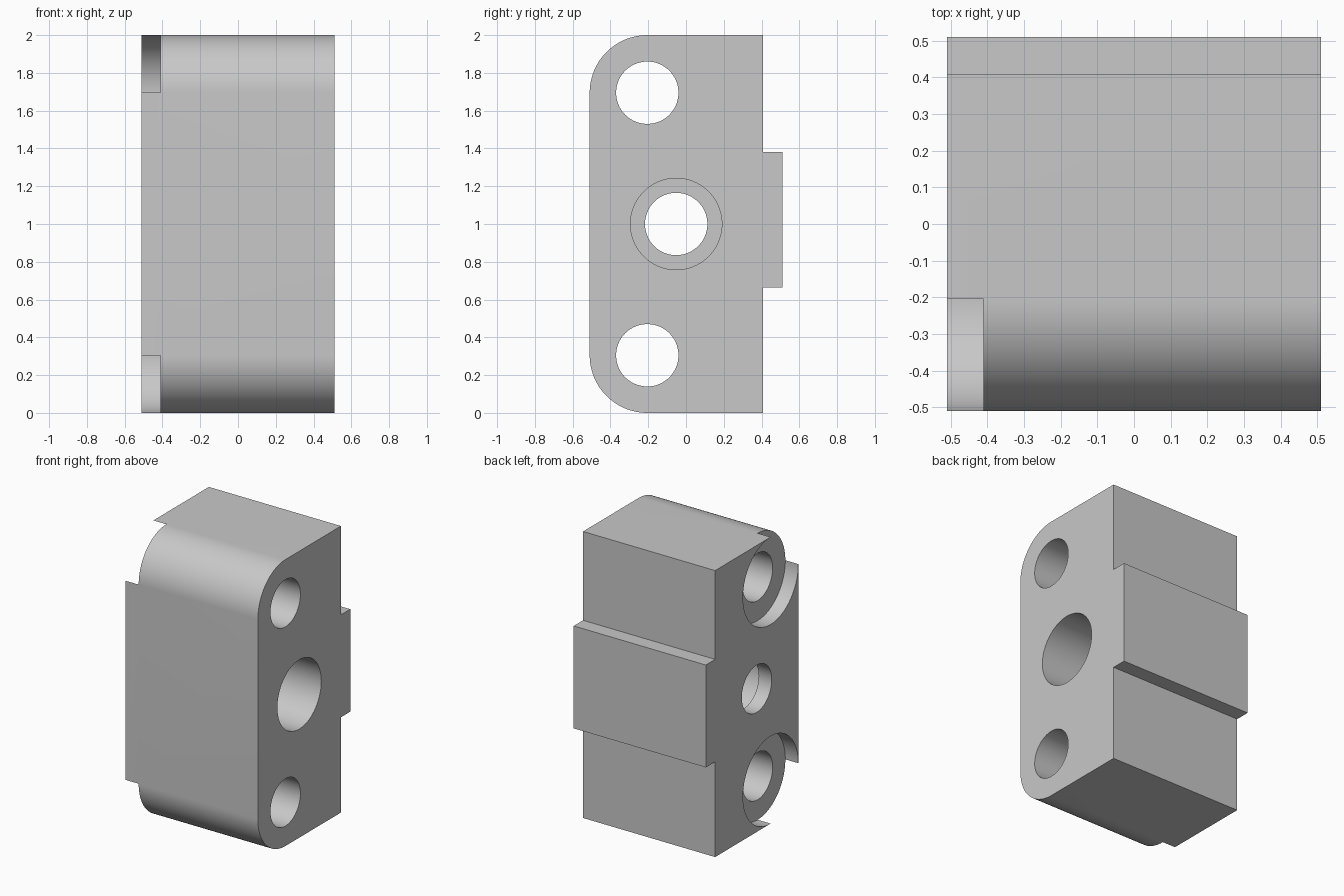
import bpy
import bmesh
from math import cos, sin, pi, radians

default = bpy.data.objects.get("Cube")
if default:
    bpy.data.objects.remove(default, do_unlink=True)

HALF = 0.51                 # half width and half depth
HEIGHT = 2.0
CORNER = 0.305              # radius of the rounded front edges
BACK = 0.407                # main back face
CY = CORNER - HALF          # depth of the corner centres
LOW, HIGH = CORNER, HEIGHT - CORNER
BORE = 0.165
STEP = -0.41                # floor of the recesses and of the counterbore

steel = bpy.data.materials.new("light grey")
steel.use_nodes = True
grey = (0.58, 0.58, 0.58, 1)
steel.diffuse_color = grey
steel.node_tree.nodes["Principled BSDF"].inputs["Base Color"].default_value = grey


def arc(y, z, radius, start, end, steps=24):
    angles = [radians(start + (end - start) * i / steps) for i in range(steps + 1)]
    return [(y + radius * cos(a), z + radius * sin(a)) for a in angles]


def extrude(name, profile, x0, x1):
    """Extrude a (y, z) profile along x."""
    bm = bmesh.new()
    face = bm.faces.new([bm.verts.new((x0, y, z)) for y, z in profile])
    new = bmesh.ops.extrude_face_region(bm, geom=[face])["geom"]
    verts = [v for v in new if isinstance(v, bmesh.types.BMVert)]
    bmesh.ops.translate(bm, verts=verts, vec=(x1 - x0, 0, 0))
    bmesh.ops.recalc_face_normals(bm, faces=bm.faces)
    mesh = bpy.data.meshes.new(name)
    bm.to_mesh(mesh)
    bm.free()
    mesh.materials.append(steel)
    obj = bpy.data.objects.new(name, mesh)
    bpy.context.collection.objects.link(obj)
    return obj


def hole(name, y, z, radius, x0, x1):
    return extrude(name, arc(y, z, radius, 0, 360, 96)[:-1], x0, x1)


# Block with rounded front edges and a tongue along the back
profile = arc(CY, HIGH, CORNER, 90, 180) + arc(CY, LOW, CORNER, 180, 270)
profile += [(BACK, 0), (BACK, 0.665), (HALF, 0.665),
            (HALF, 1.38), (BACK, 1.38), (BACK, HEIGHT)]
block = extrude("clamp_block", profile, -HALF, HALF)

# Through holes and the deep central counterbore
cutters = [
    hole("lower_hole_cutter", CY, LOW, BORE, -1, 1),
    hole("upper_hole_cutter", CY, HIGH, BORE, -1, 1),
    hole("centre_hole_cutter", -0.052, 1, BORE, -1, 1),
    hole("counterbore_cutter", -0.052, 1, 0.242, STEP, 1),
]

# Round recesses on one end, open towards the rounded edges
upper = arc(CY, HIGH, CORNER, 90, -180, 72)
upper += [(-0.7, HIGH), (-0.7, 2.2), (CY, 2.2)]
lower = [(y, HEIGHT - z) for y, z in upper]
cutters.append(extrude("upper_recess_cutter", upper, -1, STEP))
cutters.append(extrude("lower_recess_cutter", lower, -1, STEP))

bpy.ops.object.select_all(action="DESELECT")
block.select_set(True)
bpy.context.view_layer.objects.active = block
for cutter in cutters:
    cutter.hide_render = True
    mod = block.modifiers.new(cutter.name, "BOOLEAN")
    mod.operation = "DIFFERENCE"
    mod.solver = "EXACT"
    mod.object = cutter
    bpy.ops.object.modifier_apply(modifier=mod.name)
    bpy.data.objects.remove(cutter, do_unlink=True)

bpy.ops.object.shade_smooth_by_angle(angle=radians(30))
